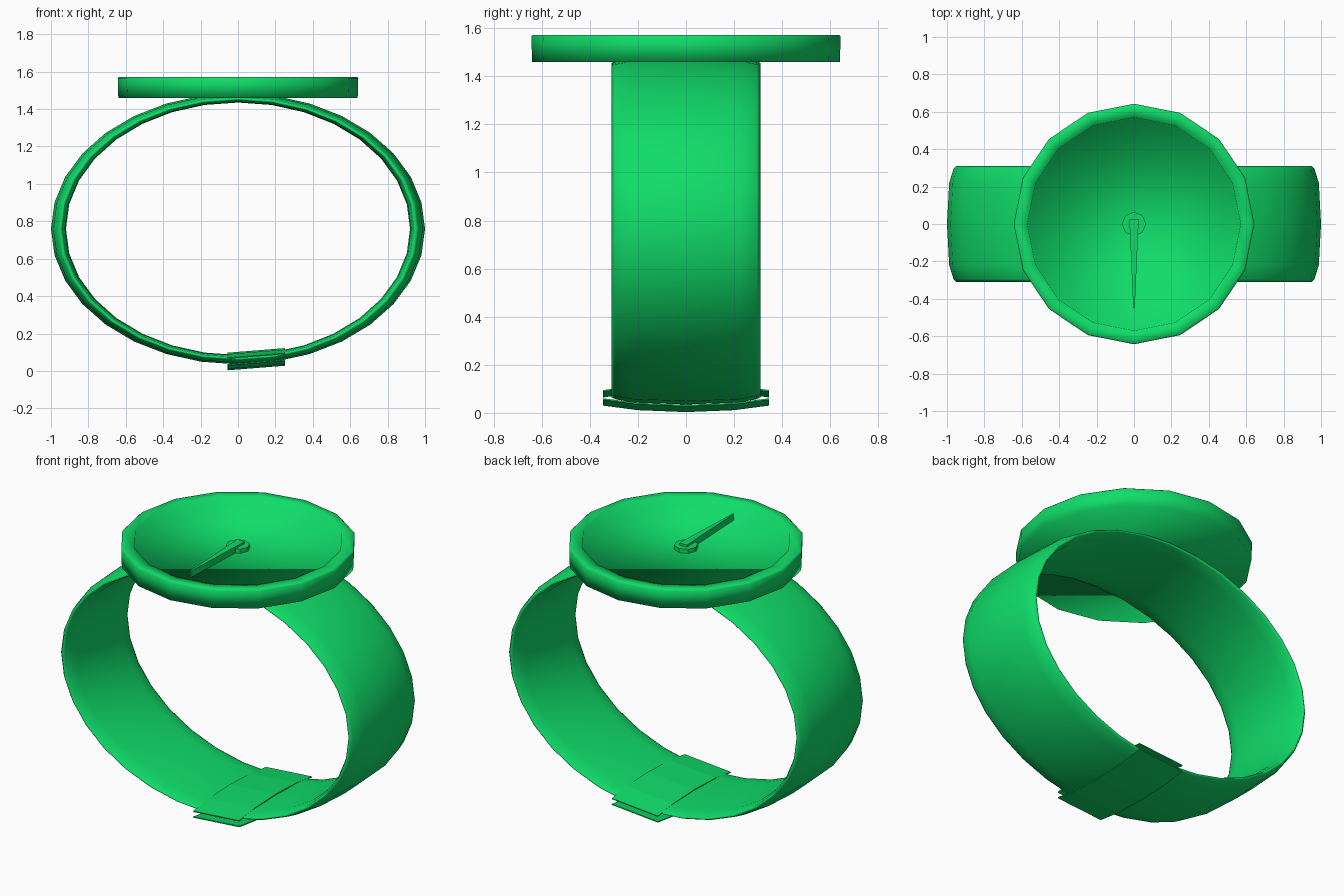
import bpy, bmesh
from math import sin, cos, pi

if "Cube" in bpy.data.objects:
    bpy.data.objects.remove(bpy.data.objects["Cube"])

green = bpy.data.materials.new("green")
green.use_nodes = True
colour = (0.005, 0.72, 0.14, 1)
green.diffuse_color = colour
green.node_tree.nodes["Principled BSDF"].inputs["Base Color"].default_value = colour


def finish(name, bm, smooth=True):
    bmesh.ops.recalc_face_normals(bm, faces=bm.faces)
    for f in bm.faces:
        f.smooth = smooth
    mesh = bpy.data.meshes.new(name)
    bm.to_mesh(mesh)
    bm.free()
    obj = bpy.data.objects.new(name, mesh)
    obj.data.materials.append(green)
    bpy.context.collection.objects.link(obj)
    return obj


def ring(bm, n, rx, ry, z):
    return [bm.verts.new((rx * cos(2 * pi * i / n), ry * sin(2 * pi * i / n), z))
            for i in range(n)]


def bridge(bm, a, b):
    n = len(a)
    for i in range(n):
        j = (i + 1) % n
        bm.faces.new((a[i], a[j], b[j], b[i]))


def lathe(name, n, profile, smooth=True):
    """Closed turned solid from (radius, z) pairs, bottom cap to top cap."""
    bm = bmesh.new()
    rings = [ring(bm, n, r, r, z) for r, z in profile]
    for a, b in zip(rings, rings[1:]):
        bridge(bm, a, b)
    bm.faces.new(rings[0])
    bm.faces.new(rings[-1])
    return finish(name, bm, smooth)


# Oval strap: a lens-shaped section (y, inset in x, inset in z) swept round
half = [(0, 0, 0), (0.22, 0.012, 0.008), (0.295, 0.035, 0.022), (0.31, 0.05, 0.03),
        (0.295, 0.06, 0.038), (0.22, 0.075, 0.047), (0, 0.08, 0.05)]
section = half + [(-y, dx, dz) for y, dx, dz in half[-2:0:-1]]
bm = bmesh.new()
steps = 32
loops = []
for i in range(steps):
    a = 2 * pi * i / steps
    loops.append([bm.verts.new(((1 - dx) * cos(a), y, 0.76 + (0.725 - dz) * sin(a)))
                  for y, dx, dz in section])
for i in range(steps):
    bridge(bm, loops[i], loops[(i + 1) % steps])
finish("strap", bm)

# Case with a raised rim around the sunken dial
lathe("case", 16, [(0.64, 1.46), (0.643, 1.565), (0.636, 1.572),
                   (0.57, 1.572), (0.565, 1.525)])

# Centre hub and single hand
lathe("hub", 8, [(0.065, 1.52), (0.065, 1.55)], smooth=False)
bm = bmesh.new()
outline = [(-0.025, 0.028), (0.025, 0.028), (0.004, -0.45), (-0.004, -0.45)]
low, high = [[bm.verts.new((x, y, z)) for x, y in outline] for z in (1.525, 1.563)]
bridge(bm, low, high)
bm.faces.new(low)
bm.faces.new(high)
finish("hand", bm, smooth=False)

# Clasp: two bowed plates, open at the sides, tilted to follow the strap
for name, side in (("clasp_outer_plate", -1), ("clasp_inner_plate", 1)):
    bm = bmesh.new()
    rows = []
    for x in (-0.055, 0.25):
        rows.append([bm.verts.new((x, y, 0.0625 + 0.08 * (x - 0.097) + side * h))
                     for y, h in ((-0.345, 0.017), (-0.2, 0.036), (0, 0.044),
                                  (0.2, 0.036), (0.345, 0.017))])
    for j in range(4):
        bm.faces.new((rows[0][j], rows[1][j], rows[1][j + 1], rows[0][j + 1]))
    plate = finish(name, bm, smooth=False)
    solid = plate.modifiers.new("thickness", "SOLIDIFY")
    solid.thickness = 0.006
    solid.offset = 0
